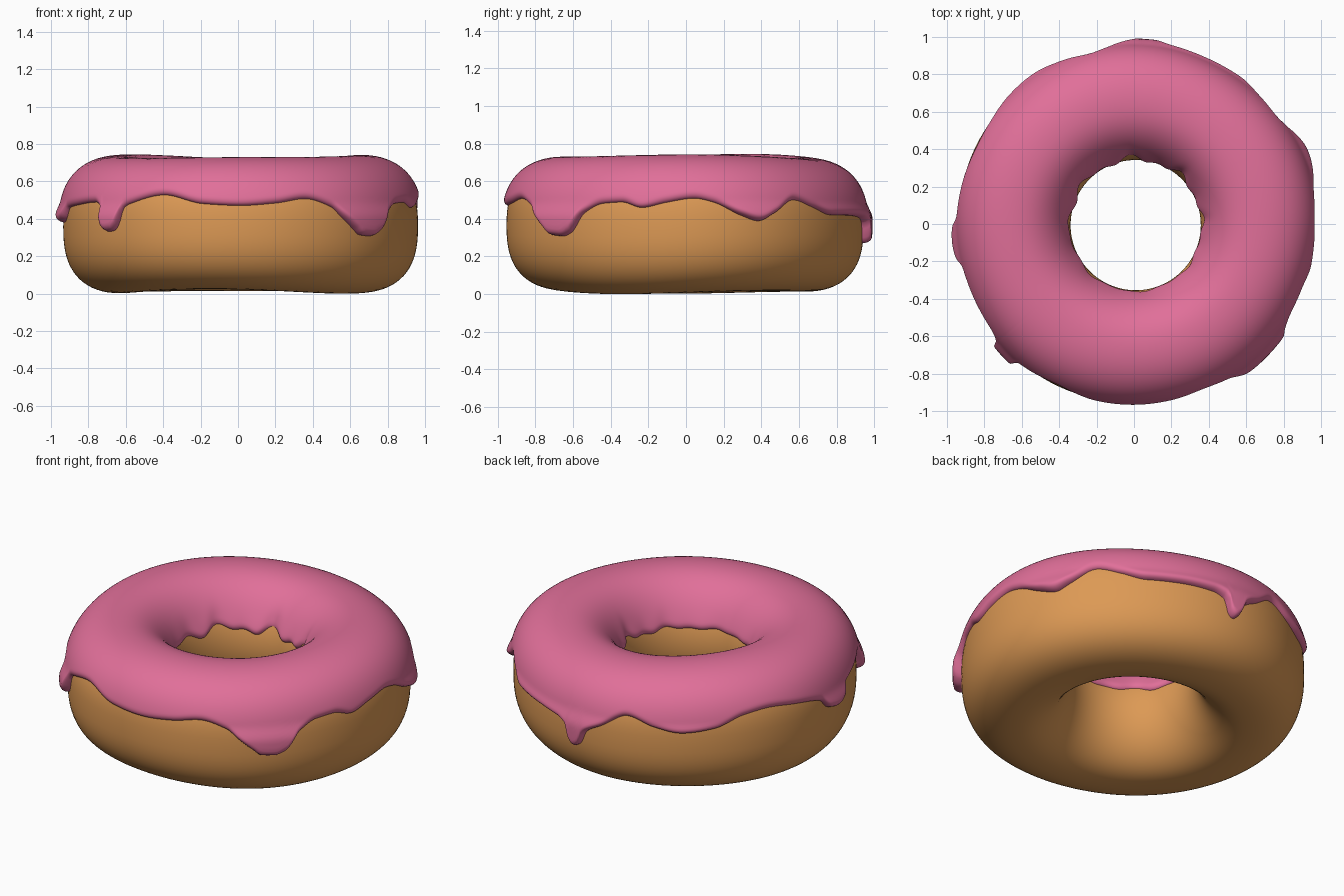
import bpy, bmesh
from math import sin, cos, pi, asin, sqrt, hypot, radians, exp

if "Cube" in bpy.data.objects:
    bpy.data.objects.remove(bpy.data.objects["Cube"])

ZC, HH, RC = 0.365, 0.347, 0.645      # tube centre height, half height, ring radius
COLS = 480

# Outer icing edge: angle in degrees (0 = +x, counter-clockwise) and height
EDGE = [(-174, .39), (-170, .41), (-166, .47), (-158, .485), (-145, .5), (-140.5, .46),
        (-139, .36), (-137, .34), (-134.5, .345), (-132.5, .38), (-130.5, .47), (-128, .49),
        (-115.6, .535), (-102, .485), (-90, .475), (-78, .49), (-68, .515), (-59, .475),
        (-55, .42), (-50.5, .36), (-47.5, .325), (-43, .32), (-39.5, .34), (-34.5, .44),
        (-27.5, .49), (-21, .495), (-14, .465), (-6, .49), (3, .51), (9, .49), (18, .42),
        (24, .39), (29.5, .43), (38, .505), (46, .47), (55, .43), (67, .43), (78, .42),
        (82.5, .39), (84.3, .3), (86, .28), (87.7, .3), (90, .38), (96, .44), (105, .52),
        (114.5, .47), (124, .44), (135, .46), (145, .515), (154, .53), (165, .51),
        (177, .47), (181, .41)]


def edge_height(deg):
    """Monotone cubic through the edge points, wrapping round the ring."""
    n = len(EDGE)
    pt = lambda i: (EDGE[i % n][0] + 360 * (i // n), EDGE[i % n][1])
    while deg < EDGE[0][0]:
        deg += 360
    while deg >= EDGE[0][0] + 360:
        deg -= 360
    i = max(k for k in range(n) if EDGE[k][0] <= deg)

    def slope(k):
        a, b, c = pt(k - 1), pt(k), pt(k + 1)
        s, t = (b[1] - a[1]) / (b[0] - a[0]), (c[1] - b[1]) / (c[0] - b[0])
        return 2 * s * t / (s + t) if s * t > 0 else 0
    (x0, y0), (x1, y1) = pt(i), pt(i + 1)
    h = x1 - x0
    t = (deg - x0) / h
    return (y0 * (1 + 2 * t) * (1 - t) ** 2 + slope(i) * h * t * (1 - t) ** 2
            + y1 * t * t * (3 - 2 * t) + slope(i + 1) * h * t * t * (t - 1))


def power(v, e):
    return (1 if v >= 0 else -1) * abs(v) ** e


def profile(th):
    """Cross-section: squarish outside, rounder on the hole side."""
    c, s = cos(th), sin(th)
    n = 2.25 + 0.25 * c
    a = 0.303 if c > 0 else 0.297
    return RC + a * power(c, 2 / n), ZC + HH * power(s, 2 / n)


def place(r, z, phi):
    """Put a profile point on the ring, with a slight hand-made unevenness."""
    out = max(0, (r - 0.5) / 0.45)
    r += out * (0.006 * sin(3 * phi + 1) + 0.004 * sin(5 * phi))
    z += 0.008 * sin(2 * phi + 2.2) * (z - ZC) / HH + 0.005 * sin(3 * phi + 0.5)
    return r * cos(phi) + 0.009, r * sin(phi) - 0.006, z


def skin(name, columns, closed, colour):
    """Join columns of points into a smooth ring-shaped mesh."""
    bm = bmesh.new()
    grid = [[bm.verts.new(p) for p in col] for col in columns]
    n, m = len(grid), len(grid[0])
    for i in range(n):
        a, b = grid[i], grid[(i + 1) % n]
        for j in range(m if closed else m - 1):
            k = (j + 1) % m
            bm.faces.new((a[j], b[j], b[k], a[k]))
    mesh = bpy.data.meshes.new(name)
    bm.to_mesh(mesh)
    bm.free()
    for p in mesh.polygons:
        p.use_smooth = True
    ob = bpy.data.objects.new(name, mesh)
    bpy.context.collection.objects.link(ob)
    mat = bpy.data.materials.new(name + "_colour")
    mat.diffuse_color = colour
    mat.use_nodes = True
    mat.node_tree.nodes["Principled BSDF"].inputs["Base Color"].default_value = mat.diffuse_color
    mesh.materials.append(mat)
    return ob


def icing_column(phi, deg, rows=52):
    # Angles on the cross-section where the icing starts (outside) and ends (hole)
    u = (edge_height(deg) - ZC) / HH
    start = asin(power(u, 1.25))
    wave = 0.6 + 0.4 * sin(phi)
    scallop = wave * (0.022 * sin(8 * phi + 1) + 0.016 * sin(15 * phi + 2 * sin(phi)))
    end = pi - asin((0.475 + scallop - ZC) / HH)
    ths = [start + (end - start) * (1 - cos(pi * j / (rows - 1))) / 2 for j in range(rows)]
    pts = [profile(t) for t in ths]
    arc = [0]
    for p, q in zip(pts, pts[1:]):
        arc.append(arc[-1] + hypot(q[0] - p[0], q[1] - p[1]))
    col = []
    for t, (r, z), d in zip(ths, pts, arc):
        (r0, z0), (r1, z1) = profile(t - 0.02), profile(t + 0.02)
        ln = hypot(r1 - r0, z1 - z0)
        nr, nz = (z1 - z0) / ln, -(r1 - r0) / ln
        # Rounded lip at both edges, thicker where drips hang
        e = min(1, min(d, arc[-1] - d) / 0.035)
        thick = 0.027
        if r > RC:
            s = min(1, max(0, (0.50 - z) / 0.09))
            thick += 0.022 * s * s * (3 - 2 * s)
        else:
            thick -= 0.008 * min(1, (RC - r) / 0.25)
            thick -= 0.35 * scallop * exp(-((arc[-1] - d) / 0.08) ** 2)
        off = -0.004 + (thick + 0.004) * sqrt(max(0, 1 - (1 - e) ** 2))
        col.append(place(r + nr * off, z + nz * off, phi))
    return col


# Dough ring
dough = [[place(*profile(2 * pi * j / 72), 2 * pi * i / 160) for j in range(72)]
         for i in range(160)]
skin("dough", dough, True, (0.72, 0.32, 0.09, 1))

# Icing with drips
icing = [icing_column(radians(i * 360 / COLS), i * 360 / COLS) for i in range(COLS)]
skin("icing", icing, False, (0.75, 0.16, 0.32, 1))

# Rest the lowest point on the ground
low = min(v.co.z for ob in bpy.data.objects for v in ob.data.vertices)
for ob in bpy.data.objects:
    for v in ob.data.vertices:
        v.co.z -= low
